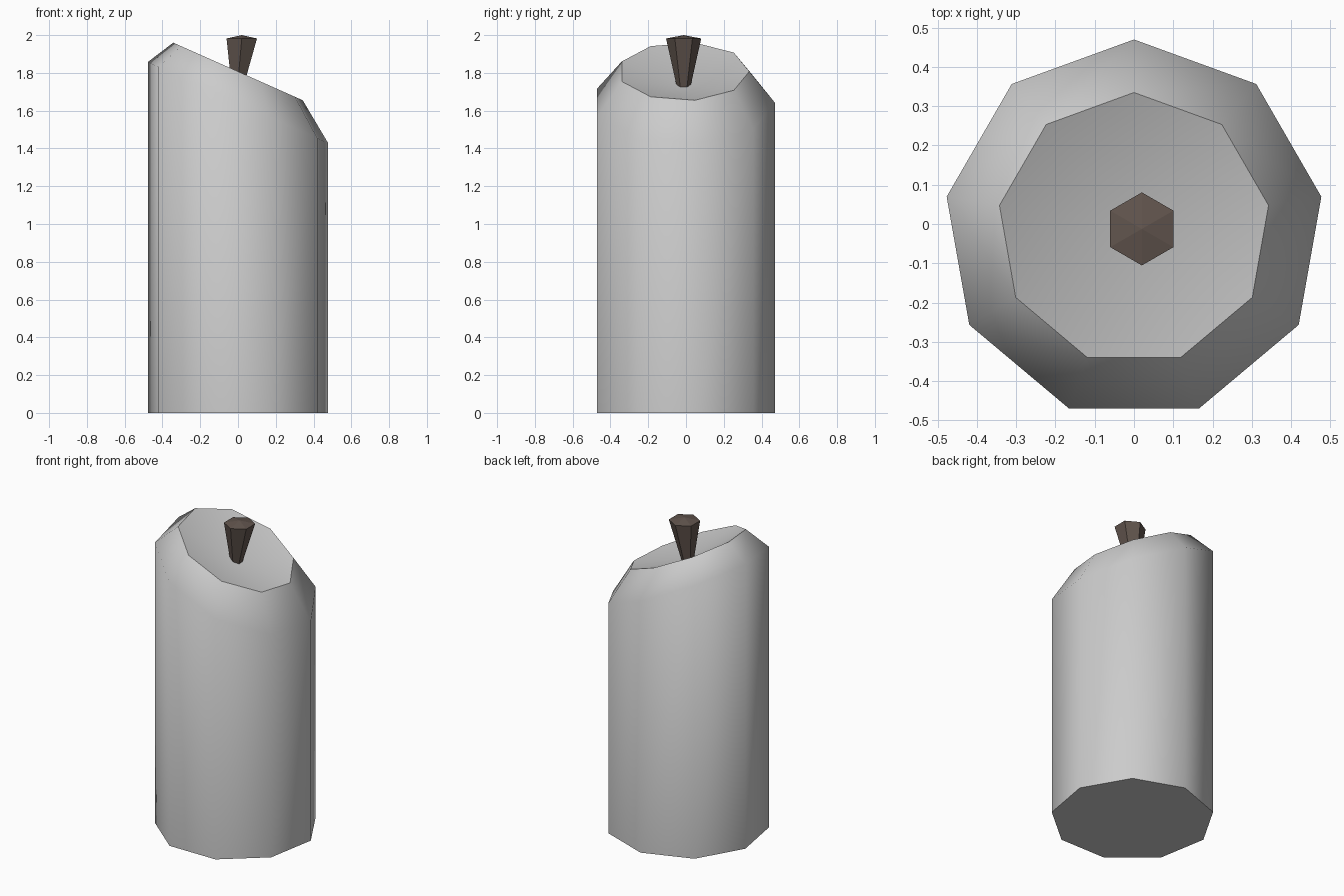
import bpy, bmesh, math

if "Cube" in bpy.data.objects:
    bpy.data.objects.remove(bpy.data.objects["Cube"])


def ring(bm, sides, radius, cx, cy, height):
    """Regular polygon ring with one corner on +y; height is a function of x."""
    verts = []
    for i in range(sides):
        a = 2 * math.pi * i / sides
        x, y = cx - radius * math.sin(a), cy + radius * math.cos(a)
        verts.append(bm.verts.new((x, y, height(x))))
    return verts


def bridge(bm, low, high):
    n = len(low)
    return [bm.faces.new((low[i], low[(i + 1) % n], high[(i + 1) % n], high[i]))
            for i in range(n)]


def fan(bm, loop, centre):
    c = bm.verts.new(centre)
    n = len(loop)
    return [bm.faces.new((loop[i], loop[(i + 1) % n], c)) for i in range(n)]


def sharpen(bm, loop):
    for i in range(len(loop)):
        bm.edges.get((loop[i - 1], loop[i])).smooth = False


def finish(bm, name):
    mesh = bpy.data.meshes.new(name)
    bm.normal_update()
    bm.to_mesh(mesh)
    bm.free()
    obj = bpy.data.objects.new(name, mesh)
    bpy.context.collection.objects.link(obj)
    return obj


# candle body: nine-sided, slanted chamfered top with a shallow dish
bm = bmesh.new()
base = ring(bm, 9, 0.4846, 0, -0.0146, lambda x: 0)
shoulder = ring(bm, 9, 0.4846, 0, -0.0146, lambda x: 1.643 - 0.45 * x)
rim = ring(bm, 9, 0.348, 0, -0.013, lambda x: 1.8075 - 0.445 * x)
faces = bridge(bm, base, shoulder) + bridge(bm, shoulder, rim)
faces += fan(bm, rim, (0, -0.013, 1.73))
for f in faces:
    f.smooth = True
bm.faces.new(list(reversed(base)))
sharpen(bm, base)
sharpen(bm, rim)
finish(bm, "candle_body")

# wick: six-sided, flared and leaning slightly, with a low peaked tip
bm = bmesh.new()
foot = ring(bm, 6, 0.030, -0.005, -0.0125, lambda x: 1.70)
top = ring(bm, 6, 0.093, 0.02, -0.0125, lambda x: 1.982)
bridge(bm, foot, top)
fan(bm, top, (0.02, -0.0125, 2.0))
bm.faces.new(list(reversed(foot)))
wick = finish(bm, "wick")

# dark brown wick colour
mat = bpy.data.materials.new("dark_brown")
mat.diffuse_color = (0.12, 0.09, 0.075, 1)
mat.use_nodes = True
mat.node_tree.nodes["Principled BSDF"].inputs["Base Color"].default_value = mat.diffuse_color
wick.data.materials.append(mat)
